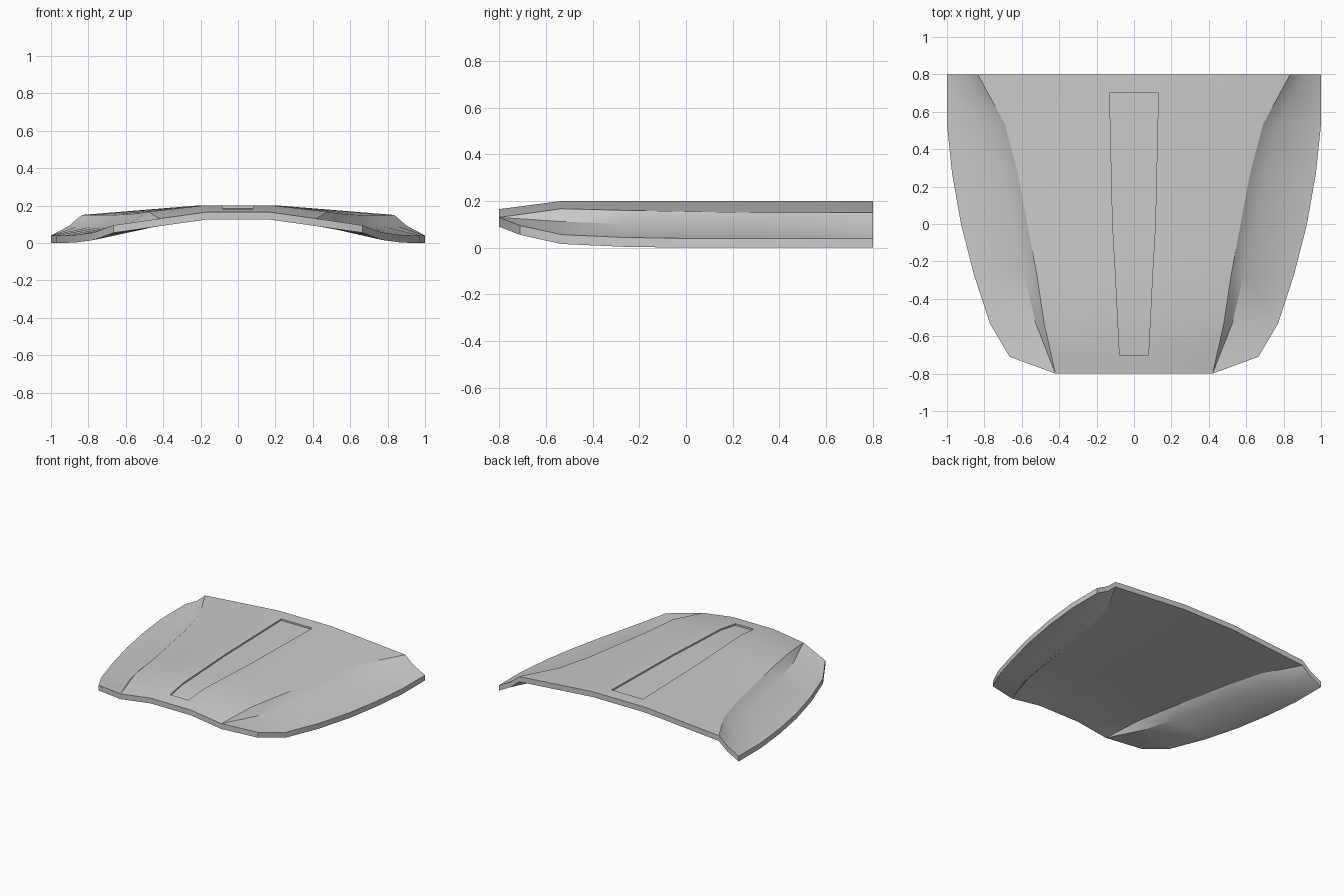
import bpy, bmesh, math
from mathutils import Vector

if "Cube" in bpy.data.objects:
    bpy.data.objects.remove(bpy.data.objects["Cube"])

# Cross-sections from rear to front, right half only:
# y, centre z, flat half-width, crease top (x, z), crease foot (x, z), rim (x, y, z)
SECTIONS = [
    (0.80, 0.20, 0.22, (0.835, 0.15), (0.905, 0.09), (1.0, 0.80, 0.04)),
    (0.533, 0.20, 0.215, (0.69, 0.15), (0.77, 0.09), (1.0, 0.533, 0.04)),
    (0.267, 0.20, 0.21, (0.62, 0.151), (0.70, 0.092), (0.972, 0.267, 0.04)),
    (0.0, 0.20, 0.205, (0.57, 0.155), (0.642, 0.095), (0.925, 0.0, 0.04)),
    (-0.267, 0.20, 0.20, (0.52, 0.16), (0.587, 0.101), (0.857, -0.267, 0.044)),
    (-0.533, 0.20, 0.19, (0.48, 0.167), (0.525, 0.112), (0.77, -0.533, 0.056)),
    (-0.80, 0.165, 0.17, (0.42, 0.13), (0.42, 0.13), (0.665, -0.71, 0.095)),
]
THICKNESS = 0.04
RECESS = 0.012


def half_row(section):
    y, zc, flat, top, foot, rim = section
    groove = 0.114 + 0.023 * y if y > -0.1 else 0.112 + 0.05 * y
    return [Vector((groove, y, zc)), Vector((flat, y, zc)),
            Vector((top[0], y, top[1])), Vector((foot[0], y, foot[1])), Vector(rim)]


def blend(a, b, t):
    return [p.lerp(q, t) for p, q in zip(a, b)]


# Extra rows where the groove ends
rows = [half_row(s) for s in SECTIONS]
rows.insert(1, blend(rows[0], rows[1], 0.1 / 0.267))
rows.insert(-1, blend(rows[-2], rows[-1], 0.167 / 0.267))

# Top skin
bm = bmesh.new()
grid = []
for row in rows:
    left = [Vector((-p.x, p.y, p.z)) for p in reversed(row)]
    grid.append([bm.verts.new(p) for p in left + row])
groove_faces, skin = [], []
for j, (a, b) in enumerate(zip(grid, grid[1:])):
    for i in range(len(a) - 1):
        f = bm.faces.new((a[i], b[i], b[i + 1], a[i + 1]))
        skin.append(f)
        if i == 4 and 0 < j < len(grid) - 2:
            groove_faces.append(f)

# Underside and rim walls
under = bmesh.ops.duplicate(bm, geom=skin)
lower = under["vert_map"]
for v in [g for g in under["geom"] if isinstance(g, bmesh.types.BMVert)]:
    v.co.z -= THICKNESS
rim_edges = {e for f in skin for e in f.edges if len(e.link_faces) == 1}
for e in rim_edges:
    a, b = e.verts
    bm.faces.new((a, b, lower[b], lower[a]))

# Sunken centre groove
out = bmesh.ops.extrude_face_region(bm, geom=groove_faces)
for v in [g for g in out["geom"] if isinstance(g, bmesh.types.BMVert)]:
    v.co.z -= RECESS
old = [f for f in groove_faces if f.is_valid]
if old:
    bmesh.ops.delete(bm, geom=old, context='FACES')

bmesh.ops.remove_doubles(bm, verts=bm.verts[:], dist=0.0005)
bmesh.ops.recalc_face_normals(bm, faces=bm.faces[:])
mesh = bpy.data.meshes.new("hood_panel")
bm.to_mesh(mesh)
bm.free()
hood = bpy.data.objects.new("hood_panel", mesh)
bpy.context.collection.objects.link(hood)
bpy.context.view_layer.objects.active = hood
hood.select_set(True)
bpy.ops.object.shade_smooth_by_angle(angle=math.radians(30))
